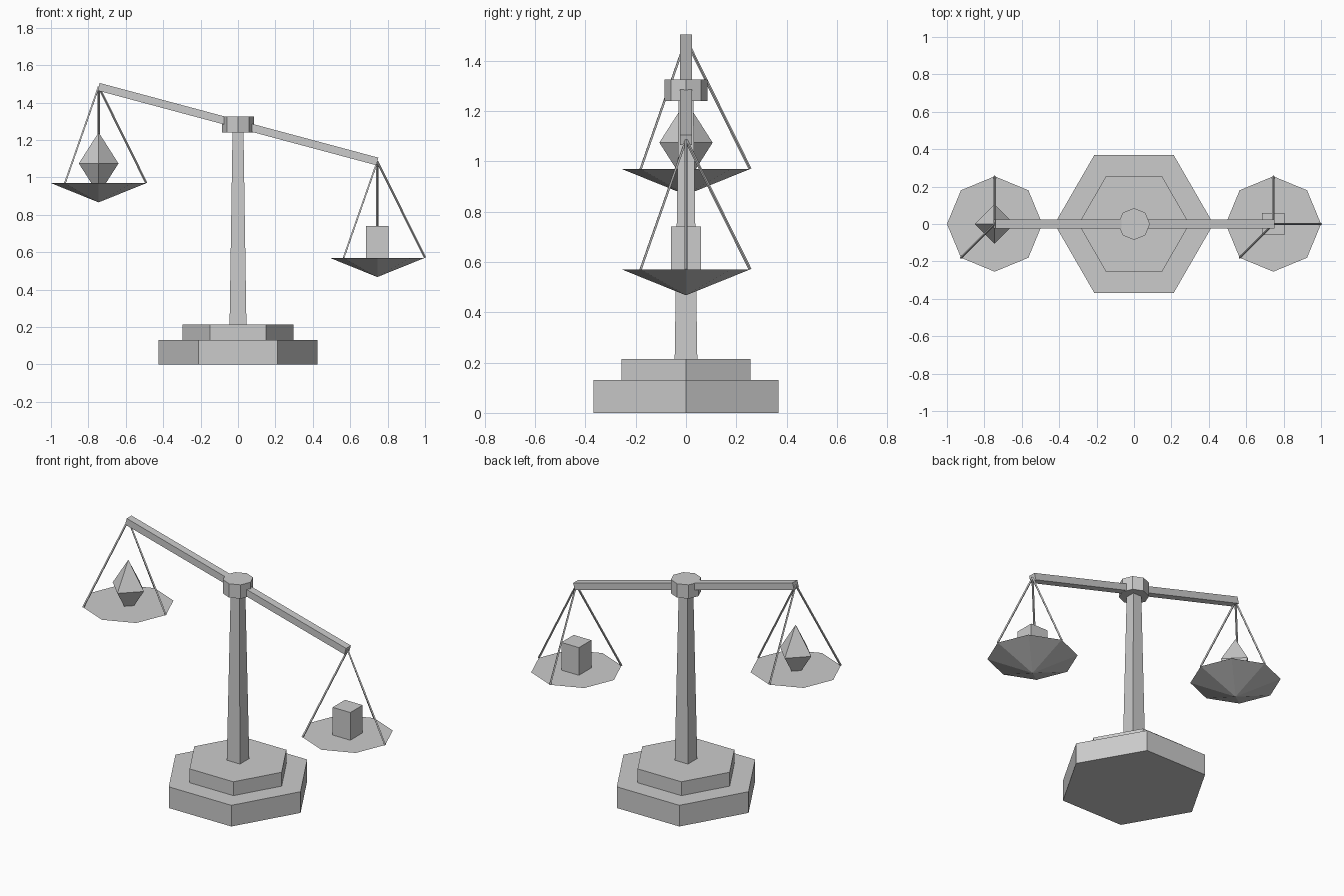
import bpy, math
from mathutils import Vector

if "Cube" in bpy.data.objects:
    bpy.data.objects.remove(bpy.data.objects["Cube"])

TILT = math.radians(15)
PIVOT_Z = 1.285
ARM = 0.745            # horizontal distance from post to beam end
PAN_R = 0.255
HANG = 0.515           # beam end down to pan rim


def prism(name, sides, r1, r2, z0, z1, x=0.0, turn=0.0):
    """Straight or tapered prism / cone with its first corner at angle `turn`."""
    bpy.ops.mesh.primitive_cone_add(vertices=sides, radius1=r1, radius2=r2,
                                    depth=z1 - z0, location=(x, 0, (z0 + z1) / 2))
    ob = bpy.context.object
    ob.name = name
    # Blender starts its circles on +y; turn them so a corner lies on +x
    ob.rotation_euler.z = turn - math.pi / 2
    return ob


def box(name, size, loc, tilt=0.0):
    bpy.ops.mesh.primitive_cube_add(size=1, location=loc, rotation=(0, tilt, 0))
    ob = bpy.context.object
    ob.name = name
    ob.scale = size
    return ob


def rod(name, a, b, r):
    a, b = Vector(a), Vector(b)
    d = b - a
    bpy.ops.mesh.primitive_cylinder_add(vertices=4, radius=r, depth=d.length,
                                        location=(a + b) / 2)
    ob = bpy.context.object
    ob.name = name
    ob.rotation_euler = d.to_track_quat('Z', 'Y').to_euler()


# stepped hexagonal base
prism("base_lower", 6, 0.425, 0.425, 0, 0.13)
prism("base_upper", 6, 0.297, 0.297, 0.13, 0.215)

# tapered square post and octagonal hub
q = math.sqrt(2)
prism("post", 4, 0.045 * q, 0.029 * q, 0.215, 1.26, turn=math.pi / 4)
prism("hub", 8, 0.085, 0.085, 1.24, 1.325)

# tilted beam
box("beam", (2 * ARM / math.cos(TILT), 0.046, 0.042), (0, 0, PIVOT_Z), TILT)

# hanging pans with three cords each
rims = {}
for side, s in (("left", -1), ("right", 1)):
    x = s * ARM
    top = PIVOT_Z - s * ARM * math.tan(TILT)
    rim = rims[side] = top - HANG
    prism(side + "_pan", 8, 0, PAN_R, rim - 0.103, rim, x)
    for i, k in enumerate((0, 2, 5)):
        a = k * math.pi / 4
        rod(f"{side}_cord_{i + 1}", (x, 0, top),
            (x + PAN_R * math.cos(a), PAN_R * math.sin(a), rim), 0.006)

# block on the low pan
box("block_weight", (0.12, 0.12, 0.17), (ARM, 0, rims["right"] + 0.085))

# faceted gem on the high pan, its lower tip sunk in the pan
mid = rims["left"] + 0.105
prism("gem_top", 4, 0.106, 0, mid, mid + 0.166, -ARM)
prism("gem_bottom", 4, 0, 0.106, mid - 0.166, mid, -ARM)
